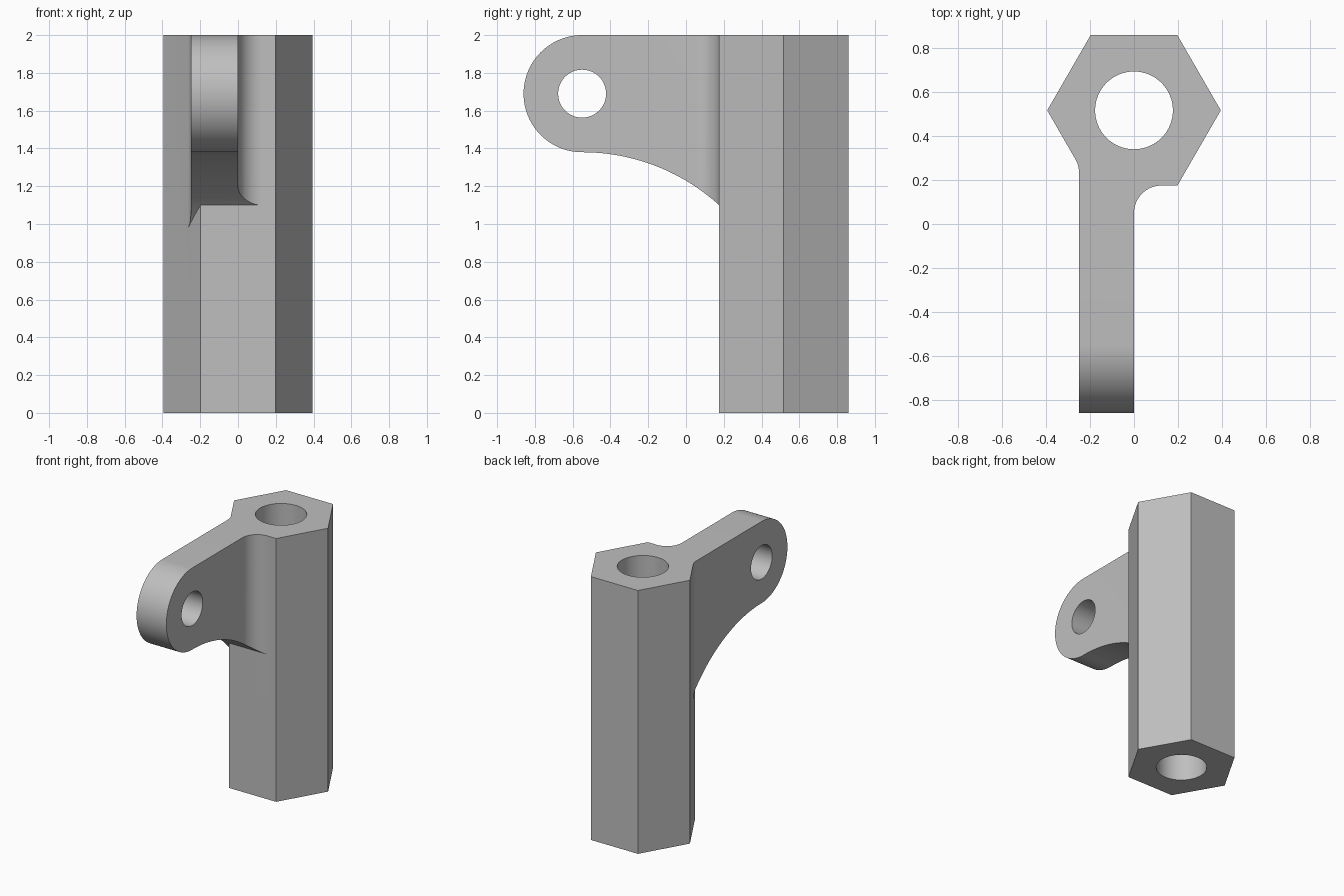
import bpy, bmesh
from math import cos, sin, radians, sqrt, atan2, degrees
from mathutils import Vector

cube = bpy.data.objects.get("Cube")
if cube:
    bpy.data.objects.remove(cube, do_unlink=True)

grey = bpy.data.materials.new("plain grey")
grey.use_nodes = True
colour = (0.52, 0.52, 0.52, 1)
grey.diffuse_color = colour
grey.node_tree.nodes["Principled BSDF"].inputs["Base Color"].default_value = colour


def arc(cx, cy, r, start, end, steps):
    """Points along an arc, angles in degrees."""
    angles = [radians(start + (end - start) * i / steps) for i in range(steps + 1)]
    return [(cx + r * cos(a), cy + r * sin(a)) for a in angles]


def prism(name, outline, axis, low, high):
    """Extrude a flat outline along z (plan) or x (side profile)."""
    bm = bmesh.new()
    place = (lambda u, v: (u, v, low)) if axis == "z" else (lambda u, v: (low, u, v))
    face = bm.faces.new([bm.verts.new(place(u, v)) for u, v in outline])
    step = Vector((0, 0, high - low)) if axis == "z" else Vector((high - low, 0, 0))
    made = bmesh.ops.extrude_face_region(bm, geom=[face])["geom"]
    bmesh.ops.translate(bm, vec=step, verts=[g for g in made if isinstance(g, bmesh.types.BMVert)])
    bmesh.ops.recalc_face_normals(bm, faces=bm.faces[:])
    mesh = bpy.data.meshes.new(name)
    bm.to_mesh(mesh)
    bm.free()
    mesh.materials.append(grey)
    obj = bpy.data.objects.new(name, mesh)
    bpy.context.collection.objects.link(obj)
    return obj


def combine(target, other, operation):
    """Apply an exact boolean and remove the helper."""
    mod = target.modifiers.new(operation, "BOOLEAN")
    mod.operation, mod.solver, mod.object = operation, "EXACT", other
    bpy.context.view_layer.objects.active = target
    bpy.ops.object.modifier_apply(modifier=mod.name)
    bpy.data.objects.remove(other, do_unlink=True)


HEX_Y, HEX_R, HEIGHT = 0.517, 0.395, 2.0
FRONT = HEX_Y - HEX_R * sqrt(3) / 2
EYE_Y, EYE_Z, EYE_R = -0.55, 1.69, 0.31
FILLET = 0.125

# Hexagonal column
post = prism("hexagonal_post", arc(0, HEX_Y, HEX_R, 0, 300, 5), "z", 0, HEIGHT)

# Arm plan, with a fillet on each side where it meets the column
meet_y = HEX_Y - (HEX_R - 0.25) * sqrt(3)
left_y = meet_y - FILLET * (2 - sqrt(3))
plan = [(-0.25, -0.9), (0, -0.9)]
plan += arc(FILLET, FRONT - FILLET, FILLET, 180, 90, 16)
plan += [(0.125, 0.3), (-0.2, 0.32)]
plan += arc(-0.25 - FILLET, left_y, FILLET, 30, 0, 8)
arm = prism("lug_arm", plan, "z", 0.8, HEIGHT)

# Side profile: rounded nose and concave underside
under_r = 1.079
under_z = EYE_Z - EYE_R - under_r
profile = arc(EYE_Y, EYE_Z, EYE_R, 90, 270, 48)
profile += arc(EYE_Y, under_z, under_r, 90, 36, 32)[1:]
profile += [(profile[-1][0], HEIGHT)]
combine(arm, prism("side_profile", profile, "x", -0.6, 0.6), "INTERSECT")
combine(post, arm, "UNION")

# Bore through the column and eye through the lug
combine(post, prism("bore", arc(0, HEX_Y, 0.177, 0, 354.375, 63), "z", -0.1, 2.1), "DIFFERENCE")
combine(post, prism("eye", arc(EYE_Y, EYE_Z, 0.127, 0, 352.5, 47), "x", -0.5, 0.2), "DIFFERENCE")

post.name = "post_with_lug"
bpy.ops.object.select_all(action="DESELECT")
post.select_set(True)
bpy.context.view_layer.objects.active = post
bpy.ops.object.shade_smooth_by_angle(angle=radians(25))
